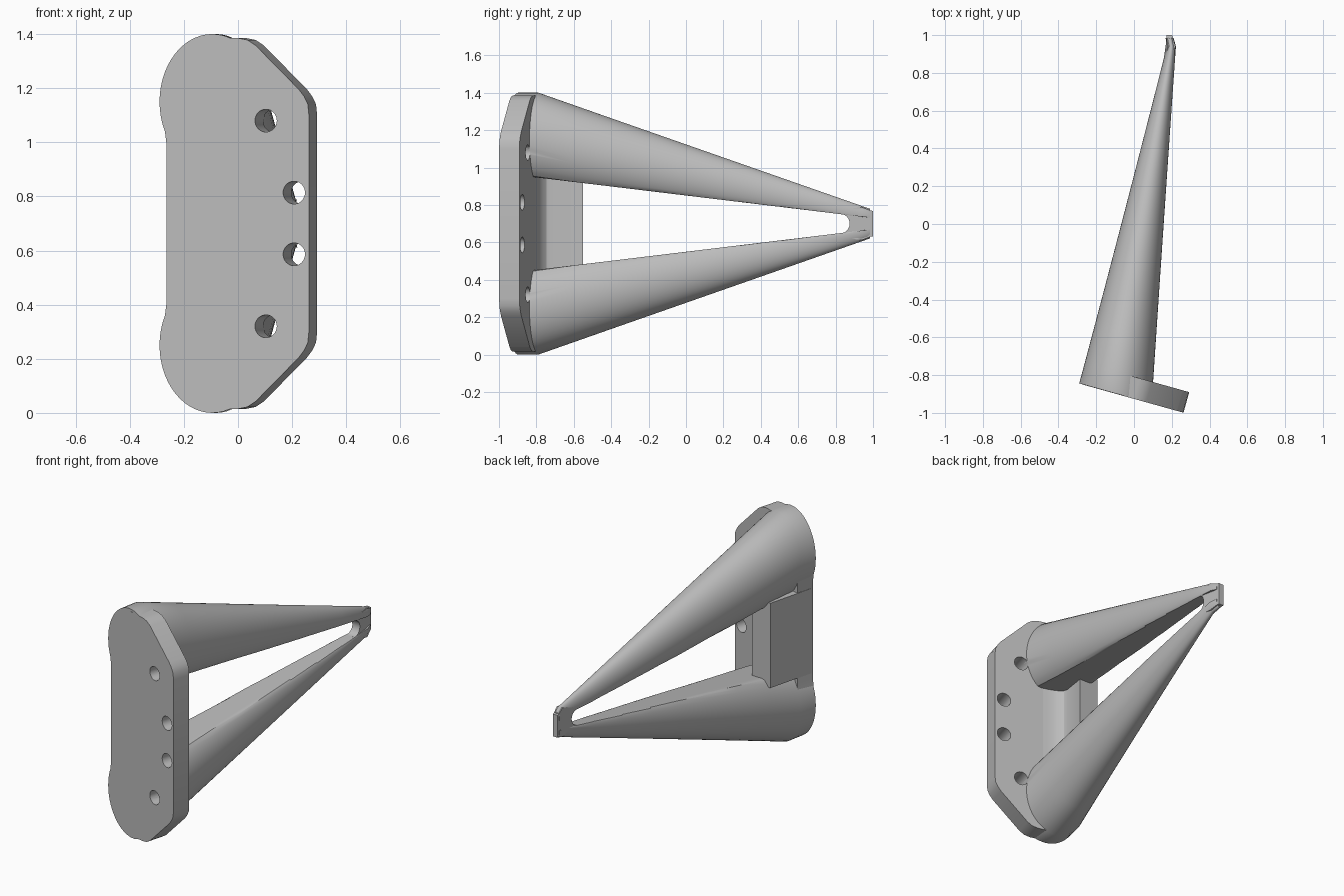
import bpy, bmesh, math
from mathutils import Vector

cube = bpy.data.objects.get("Cube")
if cube:
    bpy.data.objects.remove(cube, do_unlink=True)

MID = 0.70                              # height of the mirror plane
SLOPE = -0.279                          # sideways tilt of the mounting plate
NORMAL = Vector((0.269, 0.963, 0))      # direction through the plate
SIDES = 56

gray = bpy.data.materials.new("light gray")
gray.use_nodes = True
gray.diffuse_color = (0.5, 0.5, 0.5, 1)
gray.node_tree.nodes["Principled BSDF"].inputs["Base Color"].default_value = (0.5, 0.5, 0.5, 1)


def front(x):
    return -0.845 + SLOPE * (x + 0.29)


def left(y):
    return -0.29 + 0.26 * (y + 0.845) if y < 0.94 else 0.174 - 0.15 * (y - 0.94)


def right(y):
    return 0.1 + 0.07 * (max(y, -0.8) + 0.8) if y < 0.94 else 0.222 - 0.28 * (y - 0.94)


def inner(y):
    return 0.947 - 0.1207 * (y + 0.8)


def outer(y):
    return 1.4 - 0.35 * max(y + 0.79, 0)


def loft(name, rings):
    """Skin equal rings of points and close both ends."""
    bm = bmesh.new()
    rows = [[bm.verts.new(p) for p in ring] for ring in rings]
    n = len(rows[0])
    for a, b in zip(rows, rows[1:]):
        for i in range(n):
            j = (i + 1) % n
            bm.faces.new((a[i], a[j], b[j], b[i]))
    bm.faces.new(rows[0])
    bm.faces.new(rows[-1])
    bmesh.ops.recalc_face_normals(bm, faces=bm.faces)
    mesh = bpy.data.meshes.new(name)
    bm.to_mesh(mesh)
    bm.free()
    obj = bpy.data.objects.new(name, mesh)
    bpy.context.collection.objects.link(obj)
    mesh.materials.append(gray)
    return obj


def select(obj):
    bpy.ops.object.select_all(action='DESELECT')
    obj.select_set(True)
    bpy.context.view_layer.objects.active = obj


def smooth(obj):
    select(obj)
    bpy.ops.object.shade_smooth_by_angle(angle=math.radians(28))


def drill(obj, x, z):
    """Cut a round hole through the tilted plate."""
    ring = [Vector((x, front(x), z)) + 0.042 * (math.cos(a) * Vector((0.963, -0.269, 0))
            + math.sin(a) * Vector((0, 0, 1)))
            for a in (math.tau * i / 32 for i in range(32))]
    cutter = loft("hole_cutter", [[p - 0.05 * NORMAL for p in ring],
                                  [p + 0.15 * NORMAL for p in ring]])
    cutter.hide_render = True
    mod = obj.modifiers.new("hole", 'BOOLEAN')
    mod.operation, mod.solver, mod.object = 'DIFFERENCE', 'EXACT', cutter
    select(obj)
    bpy.ops.object.modifier_apply(modifier=mod.name)
    bpy.data.objects.remove(cutter, do_unlink=True)


# Mounting plate: half outline mirrored in height, pushed along its normal
half = [(-0.265, 1.0), (-0.275, 1.08), (-0.1, 1.385), (0.0, 1.385), (0.035, 1.378),
        (0.065, 1.358), (0.225, 1.195), (0.245, 1.168), (0.258, 1.14), (0.262, 1.1)]
outline = half + [(x, 2 * MID - z) for x, z in reversed(half)]
face = [Vector((x, front(x), z)) for x, z in outline]
plate = loft("mounting_plate", [face, [p + 0.113 * NORMAL for p in face]])
for x, z in ((0.103, 1.08), (0.207, 0.814)):
    drill(plate, x, z)
    drill(plate, x, 2 * MID - z)
smooth(plate)

# Tapered arms: half-round sections, flat on the inner side
stations = [(-0.898, 1.0)] + [(-0.79 + 1.73 * i / 8, 1 - i / 8) for i in range(9)] + [(0.985, 0)]


def arm_ring(y0, tilt, sign):
    a, b = left(y0 - SLOPE * tilt * 0.19), right(y0)
    xc, rx = (a + b) / 2, (b - a) / 2
    zc = 1.15 - 0.235 * max(y0 + 0.79, 0)
    rz = outer(y0) - zc
    ring = []
    for i in range(SIDES):
        t = math.tau * i / SIDES
        x = xc + rx * math.cos(t)
        y = y0 + SLOPE * tilt * (x - xc)
        z = max(zc + rz * math.sin(t), inner(y))
        ring.append((x, y, MID + sign * (z - MID)))
    return ring


for name, sign in (("upper_arm", 1), ("lower_arm", -1)):
    arm = loft(name, [arm_ring(y, k, sign) for y, k in stations])
    drill(arm, 0.103, MID + sign * 0.38)
    smooth(arm)

# Tip joining the arms, with the rounded end of the slot
arc = [(0.83 + 0.045 * math.cos(a), MID + 0.05 * math.sin(a))
       for a in (math.pi * (0.5 - i / 12) for i in range(13))]
tip = [(0.83, 0.626), (0.94, 0.612), (0.985, 0.63), (1.0, 0.632),
       (1.0, 0.768), (0.985, 0.77), (0.94, 0.788), (0.83, 0.774)] + arc
smooth(loft("tip", [[(left(y) + 0.006, y, z) for y, z in tip],
                    [(right(y) - 0.003, y, z) for y, z in tip]]))

# Web between the arms, with a fillet running onto the plate
web = [(-0.263, -0.84), (-0.188, -0.55), (-0.06, -0.552), (-0.104, -0.72), (-0.1, -0.745),
       (-0.083, -0.767), (-0.055, -0.785), (-0.02, -0.802), (0.05, -0.825), (0.05, -0.87)]
smooth(loft("web", [[(x, y, z) for x, y in web] for z in (0.44, 0.96)]))
